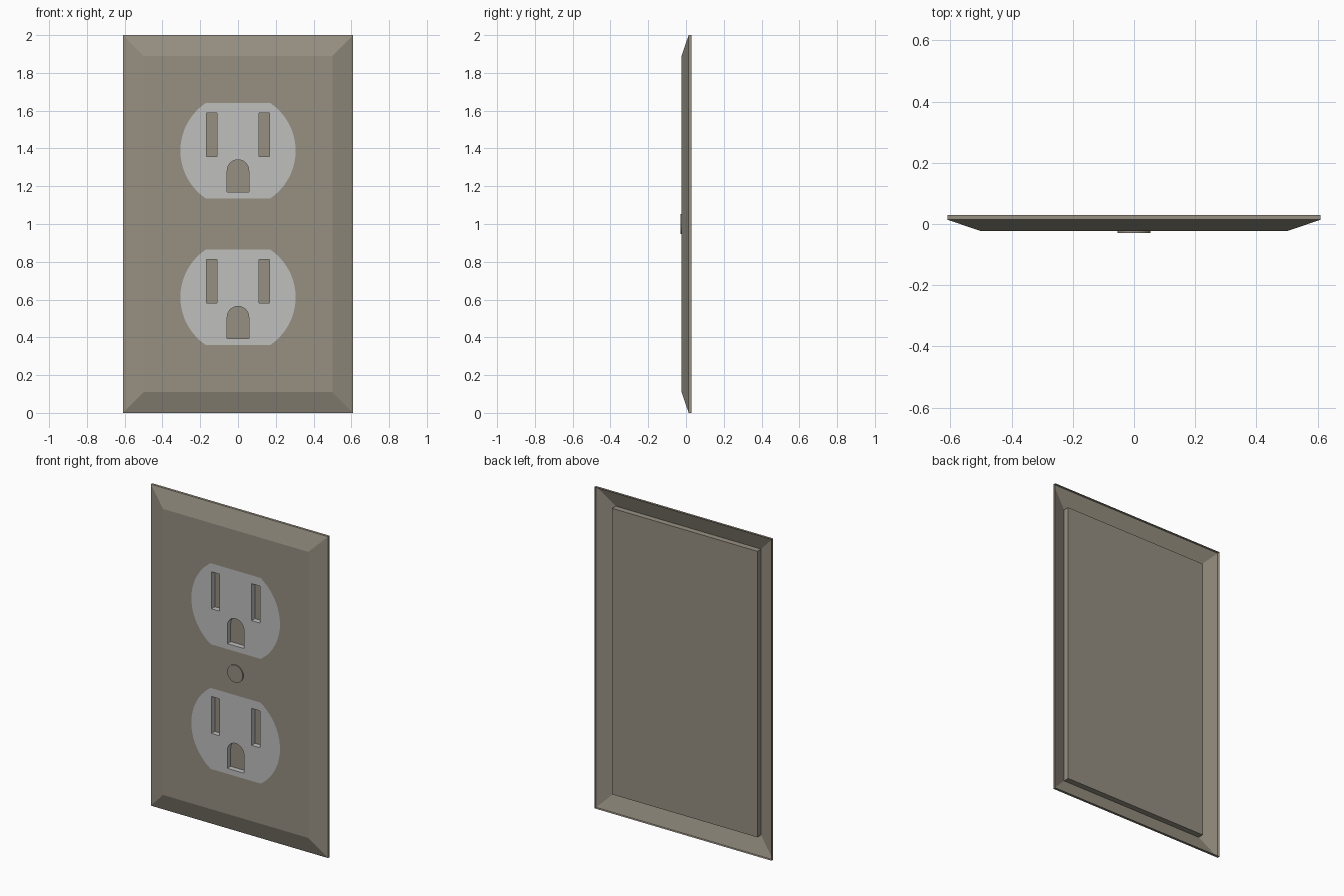
import bpy, bmesh, math
from mathutils import Vector

cube = bpy.data.objects.get("Cube")
if cube:
    bpy.data.objects.remove(cube, do_unlink=True)


def material(name, rgb):
    m = bpy.data.materials.new(name)
    m.use_nodes = True
    m.diffuse_color = (*rgb, 1)
    m.node_tree.nodes["Principled BSDF"].inputs["Base Color"].default_value = (*rgb, 1)
    return m


TAUPE = material("taupe plastic", (0.306, 0.275, 0.22))
GREY = material("light grey plastic", (0.52, 0.52, 0.515))

# Depths from front to back
SCREW, FACE, EDGE, POCKET, PANEL, RIM = -0.03, -0.023, 0.014, 0.010, 0.013, 0.03


# Outlines run anticlockwise seen from the front, as (x, z) pairs
def rect(x0, x1, z0, z1):
    return [(x0, z0), (x1, z0), (x1, z1), (x0, z1)]


def arc(cx, cz, r, start, end, n):
    angles = [math.radians(start + (end - start) * i / n) for i in range(n + 1)]
    return [(cx + r * math.cos(a), cz + r * math.sin(a)) for a in angles]


def socket_outline(cz):
    flat = math.degrees(math.asin(0.252 / 0.305))
    return (arc(0, cz, 0.305, -flat, flat, 20)
            + arc(0, cz, 0.305, 180 - flat, 180 + flat, 20))


def slot_outlines(cz):
    ground = [(-0.057, cz - 0.218), (0.057, cz - 0.218)]
    ground += arc(0, cz - 0.105, 0.057, 0, 180, 14)
    return [rect(x - 0.028, x + 0.028, cz - 0.03, cz + 0.2) for x in (-0.138, 0.138)] + [ground]


def ring(bm, outline, y):
    return [bm.verts.new((x, y, z)) for x, z in outline]


def fill(bm, rings):
    """Flat front-facing sheet; rings after the first are holes."""
    edges = []
    for r in rings:
        for a, b in zip(r, r[1:] + r[:1]):
            edges.append(bm.edges.get((a, b)) or bm.edges.new((a, b)))
    made = bmesh.ops.triangle_fill(bm, edges=edges, use_beauty=True,
                                   use_dissolve=False, normal=Vector((0, -1, 0)))
    faces = [f for f in made["geom"] if isinstance(f, bmesh.types.BMFace)]
    for f in faces:
        f.normal_update()
        if f.normal.y > 0:
            f.normal_flip()
    return faces


def band(bm, front, back, inward=False):
    """Wall joining two matching rings."""
    for i in range(len(front)):
        j = (i + 1) % len(front)
        f = bm.faces.new((front[i], back[i], back[j], front[j]))
        if inward:
            f.normal_flip()


def finish(name, bm, *mats):
    mesh = bpy.data.meshes.new(name)
    bm.to_mesh(mesh)
    bm.free()
    for m in mats:
        mesh.materials.append(m)
    obj = bpy.data.objects.new(name, mesh)
    bpy.context.collection.objects.link(obj)
    return obj


sockets = {"upper_socket": 1.388, "lower_socket": 0.612}
outer = rect(-0.61, 0.61, 0, 2)
inner = rect(-0.5, 0.5, 0.11, 1.89)

# Cover plate: an open shell with a sloped border and a thin rim
bm = bmesh.new()
face_ring = ring(bm, inner, FACE)
edge_ring = ring(bm, outer, EDGE)
rim_ring = ring(bm, outer, RIM)
fill(bm, [face_ring] + [ring(bm, socket_outline(cz), FACE) for cz in sockets.values()])
band(bm, face_ring, edge_ring)
band(bm, edge_ring, rim_ring)
finish("cover_plate", bm, TAUPE)

# Backing block behind the plate face
bm = bmesh.new()
front, back = ring(bm, inner, FACE), ring(bm, inner, PANEL)
band(bm, front, back)
bm.faces.new(back[::-1])
finish("backing_block", bm, TAUPE)

# Socket faces flush with the plate, with recessed slots
for name, cz in sockets.items():
    bm = bmesh.new()
    slots = [(ring(bm, o, FACE), ring(bm, o, POCKET)) for o in slot_outlines(cz)]
    fill(bm, [ring(bm, socket_outline(cz), FACE)] + [s[0] for s in slots])
    for top, floor in slots:
        band(bm, top, floor, inward=True)
        bm.faces.new(floor).material_index = 1
    finish(name, bm, GREY, TAUPE)

# Centre screw head
bm = bmesh.new()
disc = arc(0, 1, 0.054, 0, 345, 23)
head, base = ring(bm, disc, SCREW), ring(bm, disc, FACE)
bm.faces.new(head)
band(bm, head, base)
finish("screw_head", bm, TAUPE)
